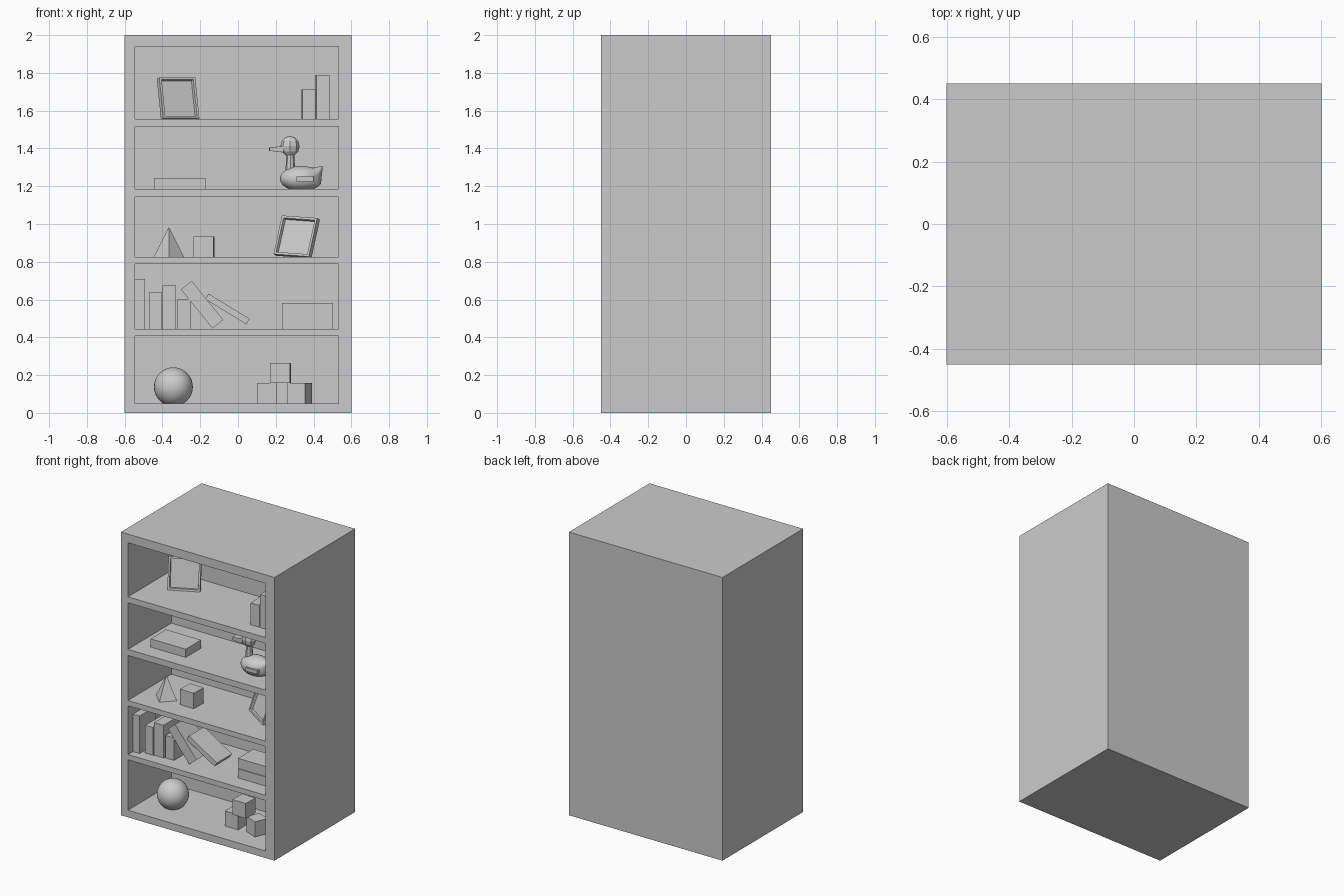
import bpy, bmesh
from math import radians, atan2
from mathutils import Vector

if "Cube" in bpy.data.objects:
    bpy.data.objects.remove(bpy.data.objects["Cube"])


def finish(bm, name, loc=(0, 0, 0), rot=(0, 0, 0), smooth=False):
    """Turn a bmesh into a scene object (rotation in degrees)."""
    bmesh.ops.recalc_face_normals(bm, faces=bm.faces)
    me = bpy.data.meshes.new(name)
    if smooth:
        for f in bm.faces:
            f.smooth = True
    bm.to_mesh(me)
    bm.free()
    ob = bpy.data.objects.new(name, me)
    ob.location = loc
    ob.rotation_euler = [radians(a) for a in rot]
    bpy.context.collection.objects.link(ob)
    return ob


def add_box(bm, size, center=(0, 0, 0)):
    vs = bmesh.ops.create_cube(bm, size=1)["verts"]
    bmesh.ops.scale(bm, vec=size, verts=vs)
    bmesh.ops.translate(bm, vec=center, verts=vs)
    return vs


def box(name, x, y, z, yaw=0, tilt=0):
    """Box from its (min, max) extents, then turned about its centre."""
    bm = bmesh.new()
    add_box(bm, (x[1] - x[0], y[1] - y[0], z[1] - z[0]))
    return finish(bm, name, [(a + b) / 2 for a, b in (x, y, z)], (0, tilt, yaw))


def ball(name, loc, scale, seg=32, rings=16, smooth=True):
    bm = bmesh.new()
    bmesh.ops.create_uvsphere(bm, u_segments=seg, v_segments=rings, radius=1)
    bmesh.ops.scale(bm, vec=scale, verts=bm.verts)
    return finish(bm, name, loc, smooth=smooth)


# Cabinet: solid block with five shelf bays cut into the front
BAYS = [(0.05, 0.406), (0.443, 0.788), (0.825, 1.143), (1.186, 1.515), (1.557, 1.939)]
F = [b[0] for b in BAYS]
cabinet = box("cabinet", (-0.6, 0.6), (-0.45, 0.45), (0, 2))
bm = bmesh.new()
for lo, hi in BAYS:
    add_box(bm, (1.076, 0.59, hi - lo), (-0.007, -0.26, (lo + hi) / 2))
cutter = finish(bm, "bay_cutter")
cutter.hide_render = True
cutter.hide_set(True)
mod = cabinet.modifiers.new("bays", "BOOLEAN")
mod.operation = "DIFFERENCE"
mod.solver = "EXACT"
mod.object = cutter

# Bottom bay: ball and toy blocks
ball("toy_ball", (-0.342, -0.238, 0.138), (0.103,) * 3)
box("block_left", (0.1, 0.204), (-0.29, -0.185), (F[0], 0.157))
box("block_right", (0.278, 0.376), (-0.302, -0.204), (F[0], 0.157), yaw=-22)
box("block_top", (0.172, 0.278), (-0.308, -0.202), (0.157, 0.263), yaw=-2)

# Second bay: upright books
for i, (x0, x1, top, y0) in enumerate([(-0.544, -0.493, 0.708, -0.395),
                                       (-0.468, -0.406, 0.639, -0.367),
                                       (-0.401, -0.328, 0.674, -0.362),
                                       (-0.319, -0.252, 0.602, -0.354)]):
    box(f"upright_book_{i + 1}", (x0, x1), (y0, y0 + 0.18), (F[1], top))


def leaning_book(name, cx, cz, length, thick, y, dx, dz):
    box(name, (cx - length / 2, cx + length / 2), y,
        (cz - thick / 2, cz + thick / 2),
        tilt=atan2(-dz, dx) * 57.2958)


leaning_book("leaning_book_1", -0.19, 0.573, 0.266, 0.073, (-0.352, -0.18), 0.167, -0.207)
leaning_book("leaning_book_2", -0.056, 0.55, 0.255, 0.034, (-0.325, -0.155), 0.2175, -0.133)

# Second bay: stacked books
for i, (z0, z1, inset) in enumerate([(F[1], 0.507, 0), (0.507, 0.551, 0.006), (0.551, 0.581, 0)]):
    box(f"stacked_book_{i + 1}", (0.234, 0.502), (-0.335 + inset, -0.165), (z0, z1))

# Third bay: pyramid and cube
bm = bmesh.new()
bmesh.ops.create_cone(bm, cap_ends=True, segments=4, radius1=0.081, radius2=0, depth=0.159)
finish(bm, "pyramid", (-0.366, -0.275, F[2] + 0.0795))
box("cube", (-0.235, -0.127), (-0.31, -0.202), (F[2], 0.934), yaw=-2)


def picture_frame(name, loc, rot, w, h, d=0.03):
    """Frame with origin at its bottom front left corner."""
    bm = bmesh.new()
    add_box(bm, (w, d, h), (w / 2, d / 2, h / 2))
    bm.normal_update()
    front = min(bm.faces, key=lambda f: f.calc_center_median().y)
    bmesh.ops.inset_region(bm, faces=[front], thickness=0.018)
    bmesh.ops.inset_region(bm, faces=[front], thickness=0.004, depth=-0.018)
    return finish(bm, name, loc, rot)


picture_frame("tilted_frame", (0.188, -0.15, F[2] + 0.016), (-18, 3.5, -31), 0.218, 0.215)
picture_frame("top_frame", (-0.395, -0.225, F[4] + 0.003), (-13, 0, 26), 0.212, 0.222)

# Fourth bay: flat book and toy duck
box("flat_book", (-0.446, -0.172), (-0.338, -0.166), (F[3], 1.244))

DX, DY = 0.335, -0.27
body = ball("duck_body", (DX, DY, 1.24), (0.113, 0.08, 0.067))
for v in body.data.vertices:          # raise the tail end
    t = max(0, v.co.x - 0.05) / 0.063
    if v.co.z > -0.02:
        v.co.z += 0.055 * t * t
        v.co.y *= 1 - 0.35 * t


def tapered(name, start, end, r1, r2, seg, flat=1.0):
    """Cone segment between two points, optionally flattened in local x."""
    a, b = Vector(start), Vector(end)
    bm = bmesh.new()
    bmesh.ops.create_cone(bm, cap_ends=True, segments=seg, radius1=r1,
                          radius2=r2, depth=(b - a).length)
    bmesh.ops.scale(bm, vec=(flat, 1, 1), verts=bm.verts)
    ob = finish(bm, name, (a + b) / 2)
    ob.rotation_euler = (b - a).to_track_quat("Z", "Y").to_euler()
    return ob


tapered("duck_neck", (0.277, DY, 1.28), (0.277, DY, 1.38), 0.026, 0.02, 8)
ball("duck_head", (0.275, DY, 1.412), (0.051, 0.042, 0.054), seg=8, rings=6, smooth=False)

# Duck bill: flat widening wedge
bm = bmesh.new()
vs = add_box(bm, (0.075, 0.05, 0.034))
for v in vs:
    if v.co.x < 0:
        v.co.z *= 0.5
        v.co.y *= 0.85
finish(bm, "duck_bill", (0.203, DY - 0.008, 1.396), (0, 0, 4))
for side in (-1, 1):
    box("duck_wing_" + ("near" if side < 0 else "far"), (0.31, 0.4),
        (DY + side * 0.075 - 0.012, DY + side * 0.075 + 0.012), (1.226, 1.252))

# Top bay: two upright books
box("top_book_short", (0.338, 0.408), (-0.345, -0.17), (F[4], 1.711), yaw=1.5)
box("top_book_tall", (0.413, 0.482), (-0.345, -0.17), (F[4], 1.79), yaw=1.5)
